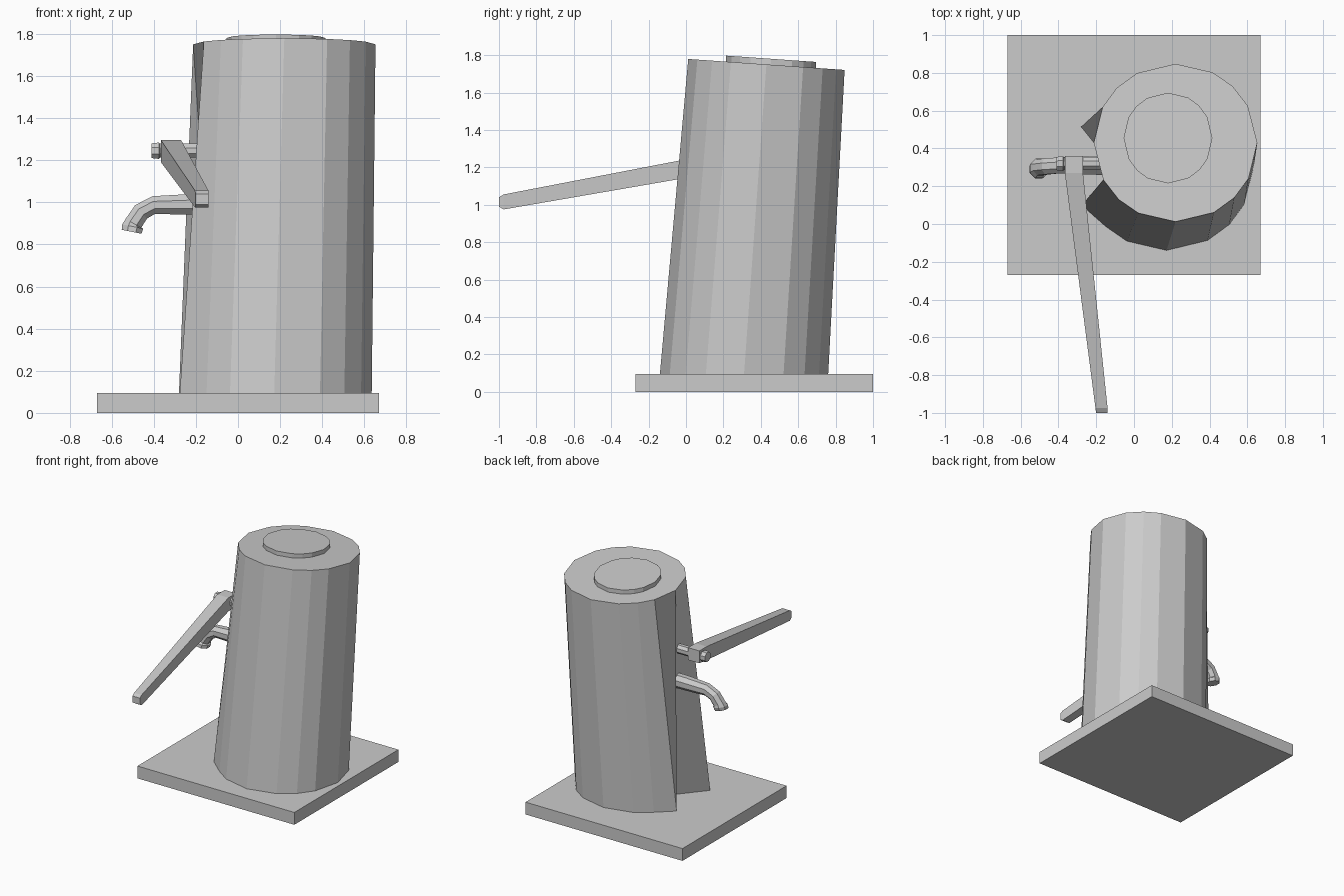
import bpy
import bmesh
from math import sin, cos, tau, radians
from mathutils import Vector

cube = bpy.data.objects.get("Cube")
if cube:
    bpy.data.objects.remove(cube, do_unlink=True)

grey = bpy.data.materials.new("plain grey")
grey.use_nodes = True
colour = (0.6, 0.6, 0.6, 1)
grey.diffuse_color = colour
grey.node_tree.nodes["Principled BSDF"].inputs["Base Color"].default_value = colour


def loft(name, rings):
    """Skin a run of equal-sized rings and cap both ends."""
    bm = bmesh.new()
    loops = [[bm.verts.new(p) for p in ring] for ring in rings]
    n = len(loops[0])
    for low, high in zip(loops, loops[1:]):
        for i in range(n):
            j = (i + 1) % n
            bm.faces.new((low[i], low[j], high[j], high[i]))
    bm.faces.new(loops[0][::-1])
    bm.faces.new(loops[-1])
    bmesh.ops.recalc_face_normals(bm, faces=bm.faces)
    mesh = bpy.data.meshes.new(name)
    bm.to_mesh(mesh)
    bm.free()
    mesh.materials.append(grey)
    obj = bpy.data.objects.new(name, mesh)
    bpy.context.collection.objects.link(obj)
    return obj


def tube(name, path, radii, sides=8):
    """Faceted tube along a path that stays close to the xz plane."""
    pts = [Vector(p) for p in path]
    side = Vector((0, 1, 0))
    rings = []
    for k, p in enumerate(pts):
        tangent = pts[min(k + 1, len(pts) - 1)] - pts[max(k - 1, 0)]
        up = tangent.cross(side).normalized()
        angles = [tau * (i + 0.5) / sides for i in range(sides)]
        rings.append([p + radii[k] * (cos(a) * side + sin(a) * up) for a in angles])
    return loft(name, rings)


def rectangle(x0, x1, y0, y1, z):
    return [(x0, y0, z), (x1, y0, z), (x1, y1, z), (x0, y1, z)]


# Square slab
loft("base_slab", [rectangle(-0.67, 0.67, -0.27, 1, z) for z in (0, 0.095)])

# Leaning, slightly tapered body with a groove that deepens towards its foot
angles = [radians(90 * q + a) for q in range(4) for a in (0, 28, 46, 63)]


def tilted_height(y):
    return 1.75 - 0.07 * (y - 0.43)


foot, rim = [], []
for i, a in enumerate(angles):
    x, y = 0.172 + 0.463 * sin(a), 0.31 - 0.45 * cos(a)
    if i == 12:
        x = -0.1
    elif i in (11, 13):
        x -= 0.04
    foot.append((x, y, 0.09))
    y = 0.43 - 0.418 * cos(a)
    rim.append((0.22 + 0.433 * sin(a), y, tilted_height(y)))
loft("pump_body", [foot, rim])

# Round lid lying on the tilted top
lid = []
for lift in (-0.01, 0.032):
    ring = []
    for a in angles:
        y = 0.455 - 0.24 * cos(a)
        ring.append((0.18 + 0.235 * sin(a), y, tilted_height(y) + lift))
    lid.append(ring)
loft("lid", lid)

# Curved spout with a flared mouth
tube("spout",
     [(-0.05, 0.31, 0.99), (-0.23, 0.31, 0.99), (-0.4, 0.31, 0.987),
      (-0.46, 0.305, 0.955), (-0.497, 0.3, 0.9), (-0.5, 0.295, 0.885), (-0.505, 0.29, 0.86)],
     [0.055, 0.053, 0.046, 0.046, 0.046, 0.055, 0.052])

# Pivot rod with a thicker outer end
tube("pivot_rod",
     [(-0.1, 0.32, 1.245), (-0.37, 0.32, 1.245), (-0.375, 0.32, 1.245), (-0.41, 0.32, 1.245)],
     [0.036, 0.036, 0.042, 0.038])

# Long tapering handle: x centre, half width, y, bottom, top
stations = [(-0.318, 0.048, 0.36, 1.2, 1.295),
            (-0.318, 0.048, 0.27, 1.19, 1.295),
            (-0.172, 0.032, -0.975, 0.975, 1.055),
            (-0.17, 0.031, -1, 0.99, 1.04)]
loft("handle", [[(x - w, y, lo), (x + w, y, lo), (x + w, y, hi), (x - w, y, hi)]
                for x, w, y, lo, hi in stations])
